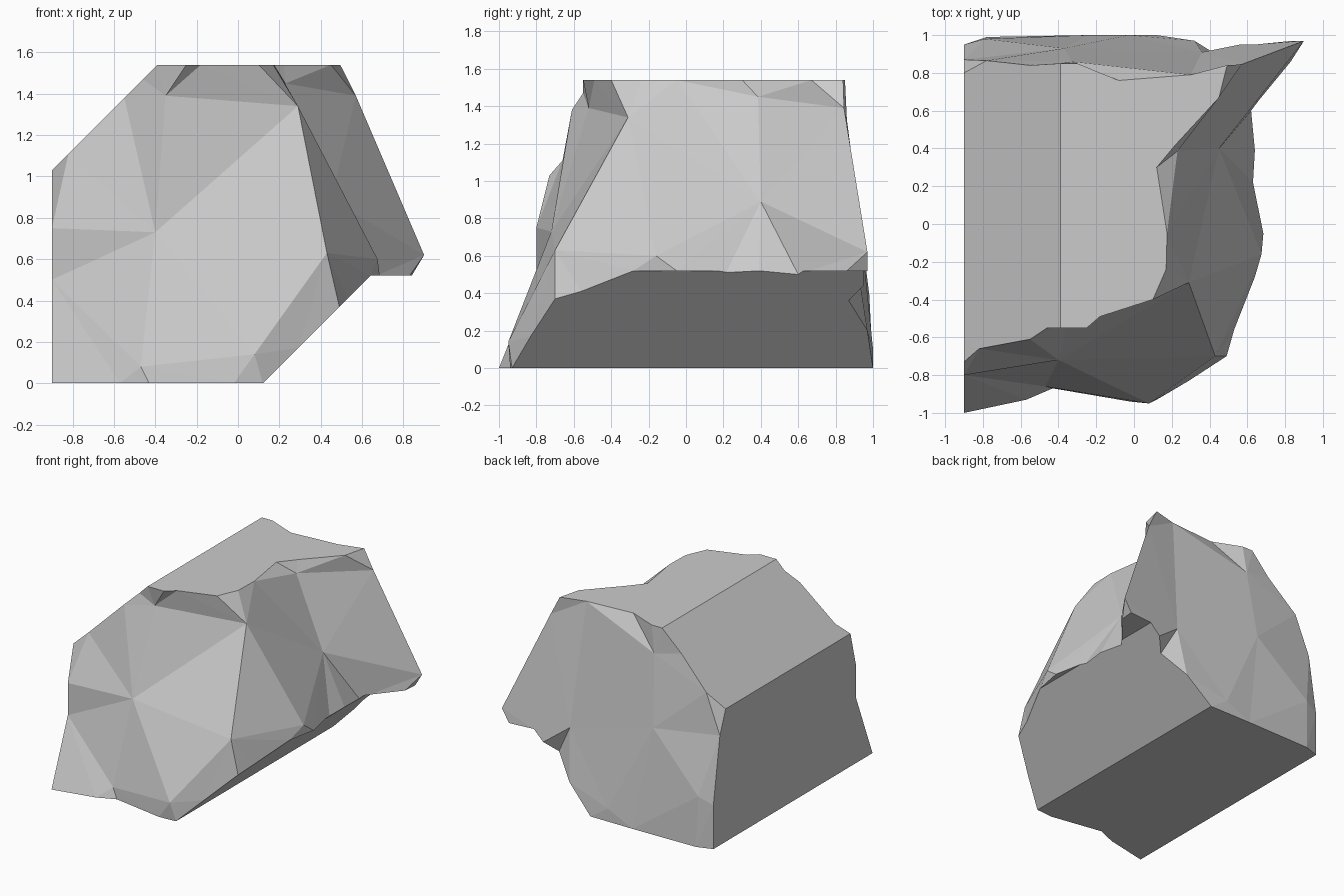
import bpy, bmesh
from mathutils import Vector
from mathutils.geometry import delaunay_2d_cdt

if "Cube" in bpy.data.objects:
    bpy.data.objects.remove(bpy.data.objects["Cube"])


def new_object(name, bm):
    bmesh.ops.recalc_face_normals(bm, faces=bm.faces[:])
    mesh = bpy.data.meshes.new(name)
    bm.to_mesh(mesh)
    bm.free()
    obj = bpy.data.objects.new(name, mesh)
    bpy.context.collection.objects.link(obj)
    return obj


def extrude(bm, faces, offset):
    geo = bmesh.ops.extrude_face_region(bm, geom=faces, use_keep_orig=True)["geom"]
    moved = [g for g in geo if isinstance(g, bmesh.types.BMVert)]
    bmesh.ops.translate(bm, verts=moved, vec=offset)


def fracture_cutter(name, rim, inner, place, outward):
    """Broken surface from (u, v, height) points, widened past its rim, made solid outwards."""
    pts = rim + inner
    n = len(rim)
    flat = [Vector(p[:2]) for p in pts]
    loop = [(i, (i + 1) % n) for i in range(n)]
    _, _, tris, origin, _, _ = delaunay_2d_cdt(flat, loop, [], 1, 1e-5)
    mid = sum(flat[:n], Vector((0, 0))) / n
    bm = bmesh.new()
    vs = [bm.verts.new(place(*p)) for p in pts]
    ext = []
    for p, f in zip(rim, flat):
        w = mid + (f - mid) * 2.2
        ext.append(bm.verts.new(place(w.x, w.y, p[2])))
    for t in tris:
        bm.faces.new([vs[origin[i][0]] for i in t])
    for i, j in loop:
        bm.faces.new((vs[i], ext[i], ext[j]))
        bm.faces.new((vs[i], ext[j], vs[j]))
    extrude(bm, bm.faces[:], outward)
    cutter = new_object(name, bm)
    cutter.hide_render = True
    return cutter


# Clean-sawn block: profile in x/z, extruded along y
profile = [(-.9, 0), (.12, 0), (.64, .52), (1, .52), (1, 1.54), (-.39, 1.54), (-.9, 1.03)]
bm = bmesh.new()
face = bm.faces.new([bm.verts.new((x, -1.2, z)) for x, z in profile])
extrude(bm, [face], (0, 2.4, 0))
rock = new_object("rock_block", bm)

# Front broken face: (x, z, y)
front = fracture_cutter(
    "front_cutter",
    [(-.9, 0, -1), (-.57, 0, -.93), (-.43, 0, -.87), (-.02, 0, -.94), (.12, 0, -.93),
     (.29, .17, -.83), (.49, .37, -.70), (.43, .63, -.70), (.29, 1.34, -.31),
     (.1, 1.54, -.4), (-.18, 1.54, -.49), (-.25, 1.54, -.55), (-.39, 1.54, -.55),
     (-.46, 1.47, -.55), (-.55, 1.38, -.61), (-.82, 1.11, -.66), (-.9, 1.03, -.73),
     (-.9, .75, -.8), (-.9, .5, -.8)],
    [(-.35, 1.39, -.52), (-.4, .73, -.72), (-.47, .08, -.86), (.08, .14, -.95)],
    lambda u, v, h: (u, h, v), (0, -2, 0))

# Right broken face: (y, z, x)
right = fracture_cutter(
    "right_cutter",
    [(-.7, .37, .49), (-.56, .41, .53), (-.28, .52, .64), (-.05, .52, .685),
     (.22, .52, .63), (.39, .52, .64), (.6, .5, .62), (.86, .52, .83), (.97, .52, .84),
     (.97, .62, .9), (.845, 1.39, .57), (.83, 1.54, .49), (.67, 1.54, .45),
     (.42, 1.54, .22), (.3, 1.54, .12), (-.05, 1.54, .175), (-.24, 1.54, .17),
     (-.4, 1.54, .1), (-.31, 1.34, .29), (-.7, .63, .43)],
    [(.385, 1.45, .23), (.4, .89, .45), (-.16, .6, .675)],
    lambda u, v, h: (h, u, v), (2, 0, 0))

# Back broken face: (x, z, y)
back = fracture_cutter(
    "back_cutter",
    [(-.9, 0, .95), (-.78, 0, .99), (-.24, 0, 1), (.12, 0, 1), (.32, .2, .97),
     (.48, .36, .87), (.56, .44, .95), (.64, .52, .95), (.84, .52, .97), (.9, .62, .97),
     (.57, 1.39, .845), (.49, 1.54, .84), (.3, 1.54, .79), (-.08, 1.54, .76),
     (-.3, 1.54, .85), (-.39, 1.54, .85), (-.55, 1.38, .84), (-.78, 1.15, .865),
     (-.9, 1.03, .8), (-.9, .85, .87), (-.9, .34, .95)],
    [(-.33, 1.33, .86), (-.37, .79, .93), (.36, .59, .91), (-.79, .39, .98), (-.03, .1, 1)],
    lambda u, v, h: (u, h, v), (0, 2, 0))

# Break the three rough faces off the block
bpy.context.view_layer.objects.active = rock
for cutter in (front, right, back):
    mod = rock.modifiers.new(cutter.name, "BOOLEAN")
    mod.operation = "DIFFERENCE"
    mod.solver = "EXACT"
    mod.object = cutter
    bpy.ops.object.modifier_apply(modifier=mod.name)
    bpy.data.objects.remove(cutter)
